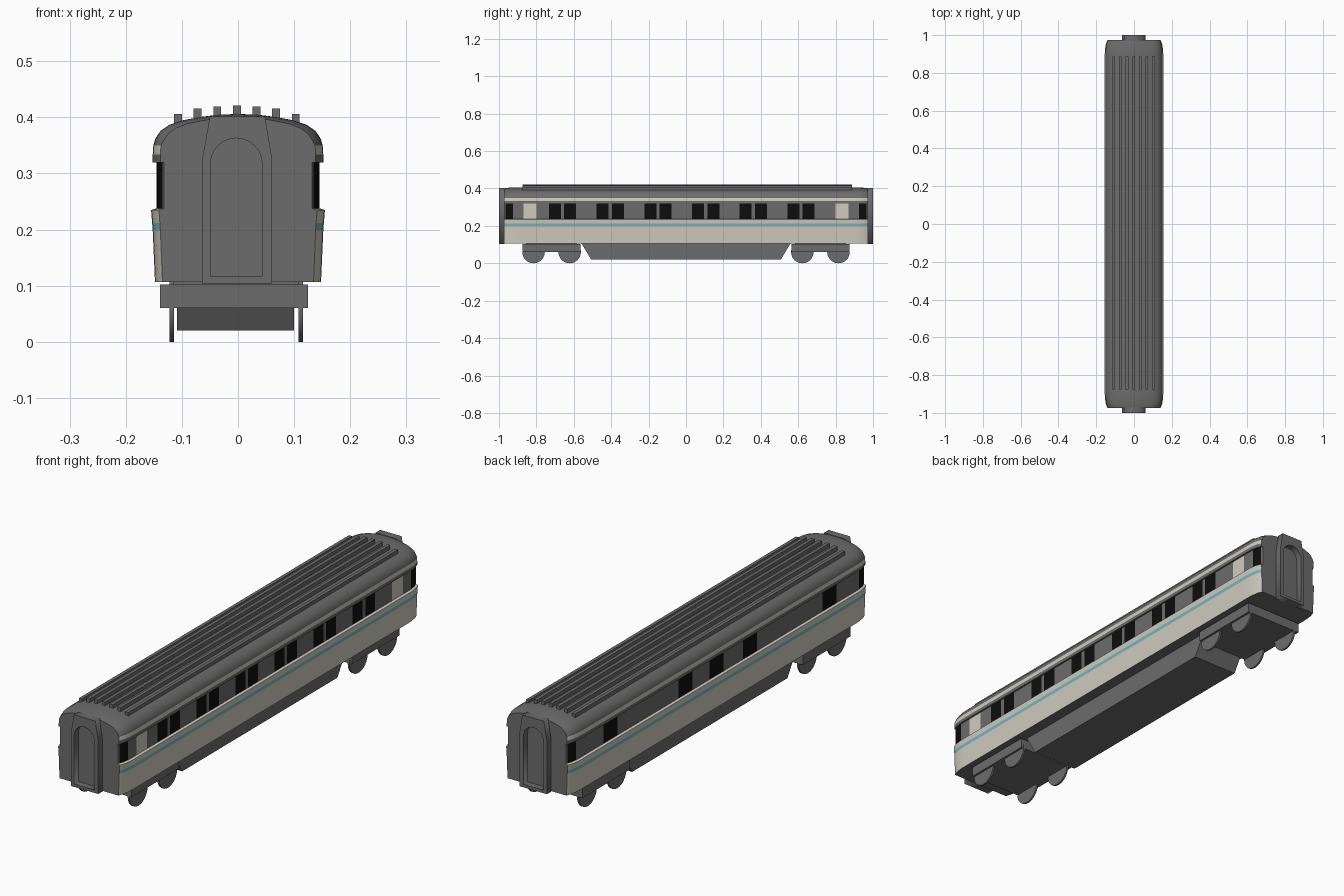
import bpy, bmesh, math
from mathutils import Vector

cube = bpy.data.objects.get("Cube")
if cube:
    bpy.data.objects.remove(cube, do_unlink=True)


def material(name, rgb):
    m = bpy.data.materials.new(name)
    m.use_nodes = True
    m.diffuse_color = (*rgb, 1)
    m.node_tree.nodes["Principled BSDF"].inputs["Base Color"].default_value = (*rgb, 1)
    return m


GREY = material("dark grey", (0.15, 0.15, 0.15))
CREAM = material("cream", (0.62, 0.60, 0.53))
TEAL = material("teal", (0.20, 0.46, 0.50))
BLACK = material("black glass", (0.004, 0.004, 0.004))


def finish(name, bm, mats=(GREY,), smooth=False):
    bmesh.ops.recalc_face_normals(bm, faces=bm.faces)
    me = bpy.data.meshes.new(name)
    bm.to_mesh(me)
    bm.free()
    for m in mats:
        me.materials.append(m)
    ob = bpy.data.objects.new(name, me)
    bpy.context.collection.objects.link(ob)
    if smooth:
        bpy.ops.object.select_all(action='DESELECT')
        ob.select_set(True)
        bpy.context.view_layer.objects.active = ob
        bpy.ops.object.shade_smooth_by_angle(angle=math.radians(30))
    return ob


def box(name, x0, x1, y0, y1, z0, z1):
    bm = bmesh.new()
    bmesh.ops.create_cube(bm, size=1)
    for v in bm.verts:
        v.co = Vector(((x0 + x1) / 2 + v.co.x * (x1 - x0),
                       (y0 + y1) / 2 + v.co.y * (y1 - y0),
                       (z0 + z1) / 2 + v.co.z * (z1 - z0)))
    return finish(name, bm)


# Window and door spans along each side
END_Y = 0.973
end_windows = [(-0.966, -0.925), (0.925, 0.966)]
doors = [(-0.87, -0.80), (0.80, 0.87)]
left_windows = [(c + s - 0.032, c + s + 0.032)
                for c in (-0.66 + 0.255 * k for k in range(6)) for s in (-0.041, 0.041)]
right_windows = [(c - 0.045, c + 0.045) for c in (-0.73, -0.21, 0.007, 0.21, 0.70)]
windows = {1: left_windows + end_windows, -1: right_windows + end_windows}

# Body shell: half profile mirrored, then lofted along the length
half = [(0.148, 0.107), (0.152, 0.198), (0.153, 0.212), (0.155, 0.235),
        (0.145, 0.238), (0.145, 0.32), (0.152, 0.32), (0.152, 0.334),
        (0.151, 0.35), (0.147, 0.363), (0.138, 0.376), (0.122, 0.387),
        (0.098, 0.395), (0.065, 0.401), (0.033, 0.405), (0, 0.406)]
profile = half + [(-x, z) for x, z in half[-2::-1]]
stations = {-END_Y, -0.95, -0.90, 0.90, 0.95, END_Y}
for span in left_windows + right_windows + end_windows + doors:
    stations.update(span)
stations = sorted(stations)

bm = bmesh.new()
rings = []
for y in stations:
    t = max(0, (abs(y) - 0.89) / (END_Y - 0.89))
    rings.append([bm.verts.new((x * (1 - 0.09 * t ** 3), y,
                                z - 0.006 * t ** 3 * (z > 0.36))) for x, z in profile])
n = len(profile)
for a, b in zip(rings, rings[1:]):
    for i in range(n):
        j = (i + 1) % n
        bm.faces.new((a[i], a[j], b[j], b[i]))
bm.faces.new(rings[0])
bm.faces.new(rings[-1])


def inside(y, spans):
    return any(a < y < b for a, b in spans)


# Livery by height, windows by position along the side
bm.normal_update()
for f in bm.faces:
    x, y, z = f.calc_center_median()
    side = 1 if x > 0 else -1
    if abs(y) > END_Y - 0.001 or abs(x) < 0.01:
        continue
    if 0.198 < z < 0.212:
        f.material_index = 2
    elif z < 0.237 or 0.334 < z < 0.35:
        f.material_index = 1
    elif 0.238 < z < 0.319:
        if inside(y, windows[side]):
            f.material_index = 3
        elif side == 1 and inside(y, doors):
            f.material_index = 1
finish("coach_body", bm, (GREY, CREAM, TEAL, BLACK), smooth=True)

# Roof ribs following the roof arc
for k in range(-3, 4):
    x = k * 0.035 - 0.002
    top = 0.421 - 0.0012 * k * k - (0.004 if abs(k) == 3 else 0)
    box("roof_rib", x - 0.007, x + 0.007, -0.875, 0.887, top - 0.03, top)

# Gangway frames with an arched opening at both ends
outer = [(-0.064, 0.104), (0.061, 0.104), (0.061, 0.325), (0.048, 0.402), (-0.050, 0.402), (-0.064, 0.325)]
arch = [(-0.003 + 0.046 * math.cos(math.pi * i / 12), 0.317 + 0.046 * math.sin(math.pi * i / 12))
        for i in range(13)]
inner = [(-0.049, 0.116), (0.043, 0.116)] + arch
for name, y in (("front_gangway", -0.985), ("rear_gangway", 0.985)):
    cu = bpy.data.curves.new(name + "_outline", 'CURVE')
    cu.dimensions = '2D'
    cu.fill_mode = 'BOTH'
    cu.extrude = 0.015
    for loop in (outer, inner):
        sp = cu.splines.new('POLY')
        sp.points.add(len(loop) - 1)
        for p, (u, v) in zip(sp.points, loop):
            p.co = (u, v, 0, 1)
        sp.use_cyclic_u = True
    tmp = bpy.data.objects.new(name + "_outline", cu)
    bpy.context.collection.objects.link(tmp)
    bpy.context.view_layer.update()
    me = bpy.data.meshes.new_from_object(tmp.evaluated_get(bpy.context.evaluated_depsgraph_get()))
    bpy.data.objects.remove(tmp, do_unlink=True)
    me.materials.clear()
    me.materials.append(GREY)
    ob = bpy.data.objects.new(name, me)
    ob.rotation_euler = (math.pi / 2, 0, 0)
    ob.location.y = y
    bpy.context.collection.objects.link(ob)

# Underfloor equipment skirt with sloping ends
bm = bmesh.new()
trapezoid = [(-0.56, 0.108), (-0.507, 0.02), (0.507, 0.02), (0.56, 0.108)]
face = bm.faces.new([bm.verts.new((-0.109, y, z)) for y, z in trapezoid])
ext = bmesh.ops.extrude_face_region(bm, geom=[face])
for v in ext["geom"]:
    if isinstance(v, bmesh.types.BMVert):
        v.co.x = 0.100
finish("underfloor_skirt", bm)

# Bogies: frame, pivot and four wheels each
for end, s in (("front", -1), ("rear", 1)):
    y0, y1 = sorted((s * 0.565, s * 0.875))
    box(end + "_bogie_frame", -0.139, 0.125, y0, y1, 0.060, 0.102)
    box(end + "_bogie_pivot", -0.12, 0.115, s * 0.72 - 0.09, s * 0.72 + 0.09, 0.095, 0.109)
    for y in (s * 0.622, s * 0.815):
        for x in (-0.118, 0.112):
            bm = bmesh.new()
            bmesh.ops.create_cone(bm, cap_ends=True, segments=32, radius1=0.06,
                                  radius2=0.06, depth=0.008)
            for v in bm.verts:
                v.co = Vector((x + v.co.z, y + v.co.x, 0.06 + v.co.y))
            finish(end + "_wheel", bm, smooth=True)
